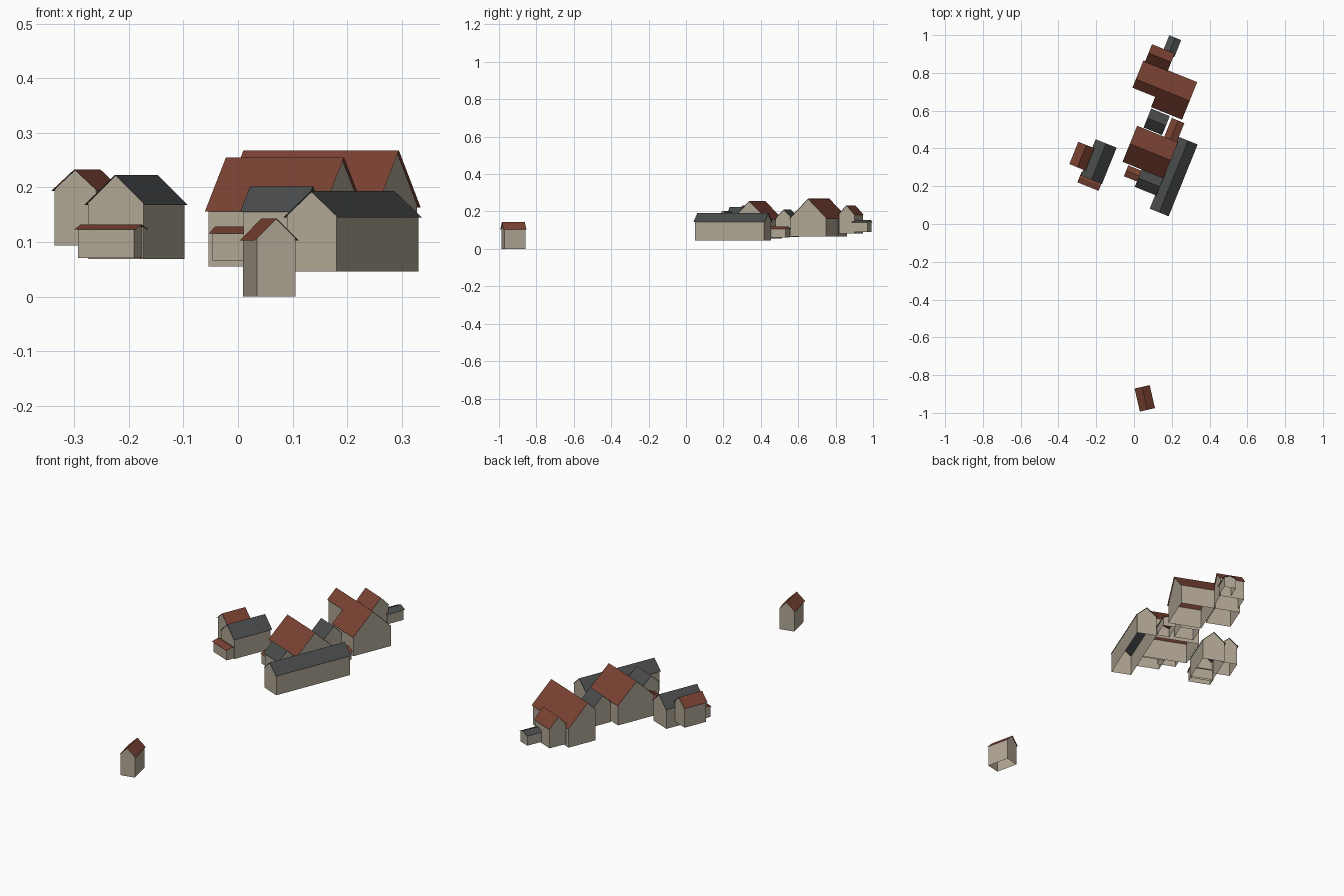
import bpy, bmesh, math
from mathutils import Matrix

cube = bpy.data.objects.get("Cube")
if cube:
    bpy.data.objects.remove(cube, do_unlink=True)


def material(name, rgb):
    m = bpy.data.materials.new(name)
    m.use_nodes = True
    m.diffuse_color = (*rgb, 1)
    m.node_tree.nodes["Principled BSDF"].inputs["Base Color"].default_value = (*rgb, 1)
    return m


PLASTER = material("plaster wall", (0.44, 0.385, 0.30))
TILE = material("red tile roof", (0.195, 0.054, 0.032))
SLATE = material("dark slate roof", (0.068, 0.072, 0.073))
OVERHANG = 0.005


def add_object(name, faces, mat, place):
    bm = bmesh.new()
    for face in faces:
        bm.faces.new([bm.verts.new(p) for p in face])
    bmesh.ops.remove_doubles(bm, verts=bm.verts, dist=1e-5)
    bmesh.ops.recalc_face_normals(bm, faces=bm.faces)
    mesh = bpy.data.meshes.new(name)
    bm.to_mesh(mesh)
    bm.free()
    mesh.materials.append(mat)
    obj = bpy.data.objects.new(name, mesh)
    obj.matrix_world = place
    bpy.context.collection.objects.link(obj)


def house(name, centre, angle, length, half, base, eave, ridge, roof, front=None):
    """Open-bottomed gabled walls under a thin roof; ridge runs along local x."""
    front = front or half
    slope = (ridge - eave) / half
    place = (Matrix.Translation((*centre, 0))
             @ Matrix.Rotation(math.radians(angle), 4, 'Z'))

    # Roof: two sloping sheets
    hx = length / 2
    sheets = []
    for y in (-front, half):
        z = ridge - slope * abs(y)
        sheets.append([(-hx, 0, ridge), (hx, 0, ridge), (hx, y, z), (-hx, y, z)])
    add_object(name + "_roof", sheets, roof, place)

    # Walls: two gables and two sides, set in under the roof
    wx = hx - OVERHANG
    top = ridge - 0.001
    ys = (-front + OVERHANG, half - OVERHANG)
    zs = [top - slope * abs(y) for y in ys]
    walls = []
    for x in (-wx, wx):
        walls.append([(x, ys[0], base), (x, ys[1], base), (x, ys[1], zs[1]),
                      (x, 0, top), (x, ys[0], zs[0])])
    for y, z in zip(ys, zs):
        walls.append([(-wx, y, base), (wx, y, base), (wx, y, z), (-wx, y, z)])
    add_object(name + "_walls", walls, PLASTER, place)


ALONG, ACROSS = 68, -22   # the two ridge directions of the farm

# Lone cottage
house("cottage", (0.057, -0.923), 103, 0.125, 0.041, 0.0, 0.103, 0.143, TILE)

# Western group
house("west_barn", (-0.1865, 0.33), ALONG, 0.208, 0.06, 0.069, 0.168, 0.223, SLATE)
house("west_house", (-0.276, 0.359), ALONG, 0.127, 0.046, 0.094, 0.193, 0.233, TILE)
house("west_shed", (-0.2325, 0.226), ACROSS, 0.121, 0.03, 0.071, 0.123, 0.132, TILE)

# Eastern long barn
house("long_barn", (0.21, 0.251), ALONG, 0.41, 0.054, 0.046, 0.145, 0.193, SLATE)

# Middle house with its additions
house("middle_house", (0.086, 0.381), ACROSS, 0.233, 0.103, 0.055, 0.156, 0.255, TILE)
house("front_annex", (0.08, 0.22), ACROSS, 0.124, 0.05, 0.055, 0.155, 0.202, SLATE)
house("front_shed", (0.0045, 0.263), ACROSS, 0.1, 0.031, 0.066, 0.116, 0.128, TILE)
house("link_house", (0.12, 0.541), ACROSS, 0.106, 0.054, 0.063, 0.157, 0.21, SLATE)
house("link_shed", (0.213, 0.497), ALONG, 0.109, 0.036, 0.062, 0.105, 0.12, TILE)

# Great house: full-depth part and a part with a cut-back front
house("great_house", (0.2125, 0.685), ACROSS, 0.177, 0.107, 0.066, 0.163, 0.268, TILE)
house("great_house_wing", (0.0726, 0.7417), ACROSS, 0.135, 0.107, 0.066, 0.163, 0.268,
      TILE, front=0.049)

# Rear additions
house("rear_house", (0.137, 0.881), ACROSS, 0.13, 0.05, 0.083, 0.18, 0.233, TILE)
house("rear_shed", (0.2, 0.941), ALONG, 0.098, 0.034, 0.09, 0.141, 0.155, SLATE)
